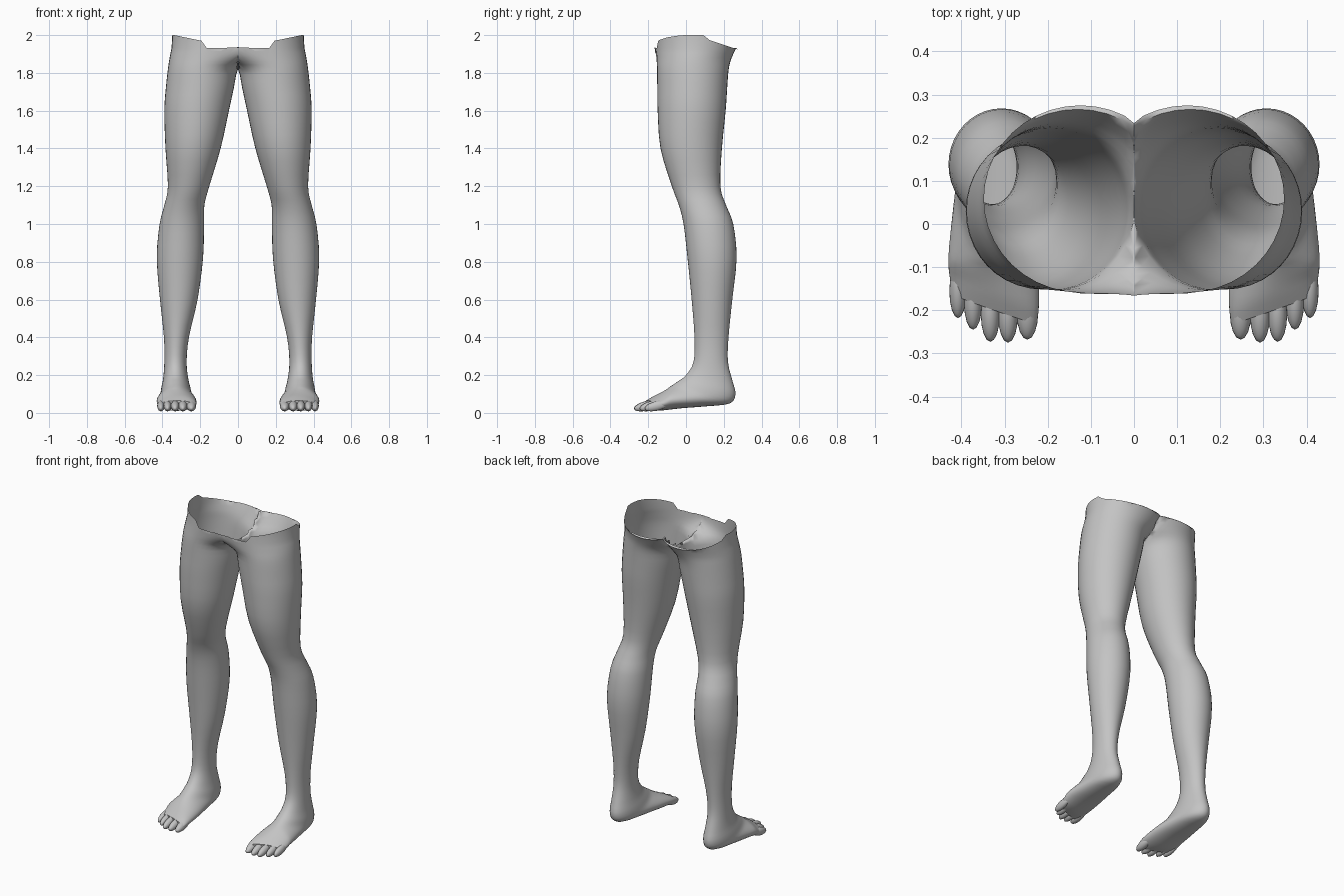
import bpy, bmesh, math

if "Cube" in bpy.data.objects:
    bpy.data.objects.remove(bpy.data.objects["Cube"])

SIDES = 40   # points around each section
STEPS = 3    # interpolated sections between two key sections

skin = bpy.data.materials.new("plain grey")
skin.diffuse_color = (0.55, 0.55, 0.55, 1)
skin.use_nodes = True
skin.node_tree.nodes["Principled BSDF"].inputs["Base Color"].default_value = skin.diffuse_color

# Key sections: inner x, outer x, front y, front z, back y, back z
RINGS = [
    (-0.10, 0.348, -0.158, 1.95, 0.275, 1.95),
    (-0.06, 0.362, -0.156, 1.88, 0.242, 1.88),
    (0.000, 0.371, -0.153, 1.82, 0.226, 1.82),
    (0.022, 0.382, -0.152, 1.72, 0.218, 1.72),
    (0.048, 0.390, -0.150, 1.60, 0.210, 1.60),
    (0.092, 0.384, -0.135, 1.40, 0.190, 1.40),
    (0.152, 0.371, -0.075, 1.20, 0.182, 1.20),
    (0.178, 0.390, -0.038, 1.10, 0.212, 1.10),
    (0.180, 0.415, -0.013, 1.00, 0.250, 1.00),
    (0.185, 0.430, 0.008, 0.82, 0.268, 0.82),
    (0.214, 0.413, 0.030, 0.60, 0.245, 0.60),
    (0.260, 0.392, 0.045, 0.40, 0.225, 0.40),
    (0.272, 0.390, 0.040, 0.27, 0.222, 0.27),
    (0.264, 0.396, 0.000, 0.20, 0.246, 0.17),
    (0.252, 0.406, -0.045, 0.165, 0.262, 0.10),
    (0.244, 0.412, -0.075, 0.145, 0.232, 0.050),
    (0.232, 0.422, -0.100, 0.128, 0.110, 0.035),
    (0.222, 0.430, -0.130, 0.110, -0.020, 0.025),
    (0.220, 0.428, -0.170, 0.088, -0.140, 0.012),
    (0.226, 0.420, -0.205, 0.065, -0.200, 0.012),
]


def spline(a, b, c, d, t):
    return tuple(0.5 * (2*q + (r - p)*t + (2*p - 5*q + 4*r - s)*t*t + (3*q - p - 3*r + s)*t**3)
                 for p, q, r, s in zip(a, b, c, d))


def rim_height(x, y):
    """Uneven cut edge around the hips."""
    if y > 0.12:
        return 1.975 - (y - 0.12) / 0.15 * 0.05
    if x > 0.17:
        return 1.965 + min(0.035, (x - 0.17) * 0.21)
    return 1.935 if x < 0.062 else 1.917


def section(ring, top):
    x0, x1, yf, zf, yb, zb = ring
    pts = []
    for k in range(SIDES):
        a = 2 * math.pi * k / SIDES
        c, s = math.cos(a), math.sin(a)
        f = (1 - s) / 2                       # 0 at the back, 1 at the front
        x = (x0 + x1) / 2 + (x1 - x0) / 2 * c
        y, z = yb + (yf - yb) * f, zb + (zf - zb) * f
        x = max(x, 0)
        if z > 1.82 and y < 0 and x < 0.14:   # mound filling the front gap
            w = min(1, (z - 1.82) / 0.09) * (1 - x / 0.14) ** 0.5
            y += (-0.166 - y) * w
        if top:
            z = rim_height(x, y)
        if z < 0.13 and y < -0.08:            # ball of the foot slants outward
            y += (x - 0.31) * 0.35 * min(1, (-0.08 - y) / 0.08)
        pts.append((x, y, z))
    return pts


def build_legs():
    rows = []
    for i in range(len(RINGS) - 1):
        keys = [RINGS[min(max(i + j, 0), len(RINGS) - 1)] for j in (-1, 0, 1, 2)]
        rows += [spline(*keys, t / STEPS) for t in range(STEPS)]
    rows.append(RINGS[-1])
    bm = bmesh.new()
    loops = [[bm.verts.new(p) for p in section(r, n == 0)] for n, r in enumerate(rows)]
    for up, low in zip(loops, loops[1:]):
        for k in range(SIDES):
            j = (k + 1) % SIDES
            bm.faces.new((up[k], low[k], low[j], up[j]))
    bm.faces.new(loops[-1])
    # Open the two legs into each other at the middle
    inner = [f for f in bm.faces if all(v.co.x < 1e-5 for v in f.verts)]
    bmesh.ops.delete(bm, geom=inner, context='FACES')
    bmesh.ops.remove_doubles(bm, verts=bm.verts, dist=0.0005)
    bmesh.ops.recalc_face_normals(bm, faces=bm.faces)
    me = bpy.data.meshes.new("legs")
    bm.to_mesh(me)
    bm.free()
    ob = bpy.data.objects.new("legs", me)
    bpy.context.collection.objects.link(ob)
    mirror = ob.modifiers.new("mirror", 'MIRROR')
    mirror.merge_threshold = 0.001
    return ob


def finish(ob):
    ob.data.materials.append(skin)
    bpy.ops.object.select_all(action='DESELECT')
    ob.select_set(True)
    bpy.context.view_layer.objects.active = ob
    bpy.ops.object.shade_smooth_by_angle(angle=math.radians(50))


finish(build_legs())

# Toes: x, tip y, half width
TOES = [(0.247, -0.268, 0.025), (0.292, -0.275, 0.023), (0.333, -0.273, 0.022),
        (0.373, -0.245, 0.021), (0.408, -0.218, 0.020)]
for side, label in ((1, "right"), (-1, "left")):
    for n, (x, tip, w) in enumerate(TOES):
        bpy.ops.mesh.primitive_uv_sphere_add(segments=16, ring_count=10, radius=1,
                                             location=(side * x, tip + 0.063, 0.037),
                                             rotation=(math.radians(14), 0, 0))
        toe = bpy.context.object
        toe.name = f"{label}_toe_{n + 1}"
        toe.scale = (w, 0.065, 0.025)
        finish(toe)
